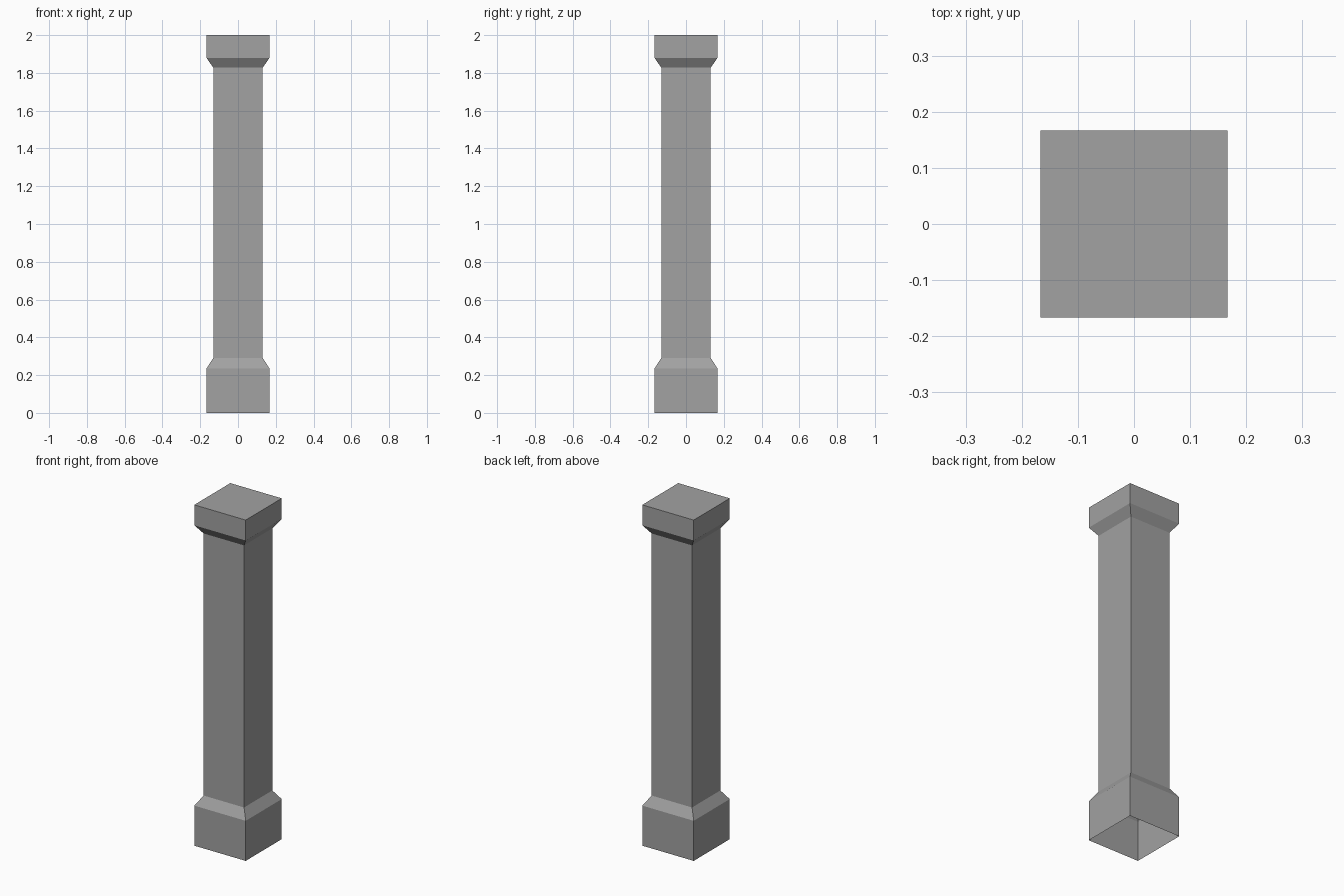
import bpy
import bmesh

cube = bpy.data.objects.get("Cube")
if cube:
    bpy.data.objects.remove(cube, do_unlink=True)

# One plain grey stone
stone = bpy.data.materials.new("grey stone")
stone.use_nodes = True
GREY = (0.36, 0.36, 0.36, 1.0)
stone.diffuse_color = GREY
stone.node_tree.nodes["Principled BSDF"].inputs["Base Color"].default_value = GREY

BLOCK, SHAFT = 0.167, 0.131  # half widths

# Square profile rings from the ground up: half width, height
profile = [
    (BLOCK, 0.0), (BLOCK, 0.235),   # plinth
    (SHAFT, 0.29), (SHAFT, 1.828),  # sloped shoulder, shaft
    (BLOCK, 1.88), (BLOCK, 2.0),    # flared neck, capital
]

# Loft the rings; the underside stays open, the top is closed
bm = bmesh.new()
rings = [[bm.verts.new((sx * w, sy * w, z))
          for sx, sy in ((-1, -1), (1, -1), (1, 1), (-1, 1))]
         for w, z in profile]
for low, high in zip(rings, rings[1:]):
    for i in range(4):
        j = (i + 1) % 4
        bm.faces.new((low[i], low[j], high[j], high[i]))
bm.faces.new(rings[-1])

mesh = bpy.data.meshes.new("square_pillar")
bm.to_mesh(mesh)
bm.free()
mesh.materials.append(stone)
pillar = bpy.data.objects.new("square_pillar", mesh)
bpy.context.collection.objects.link(pillar)
